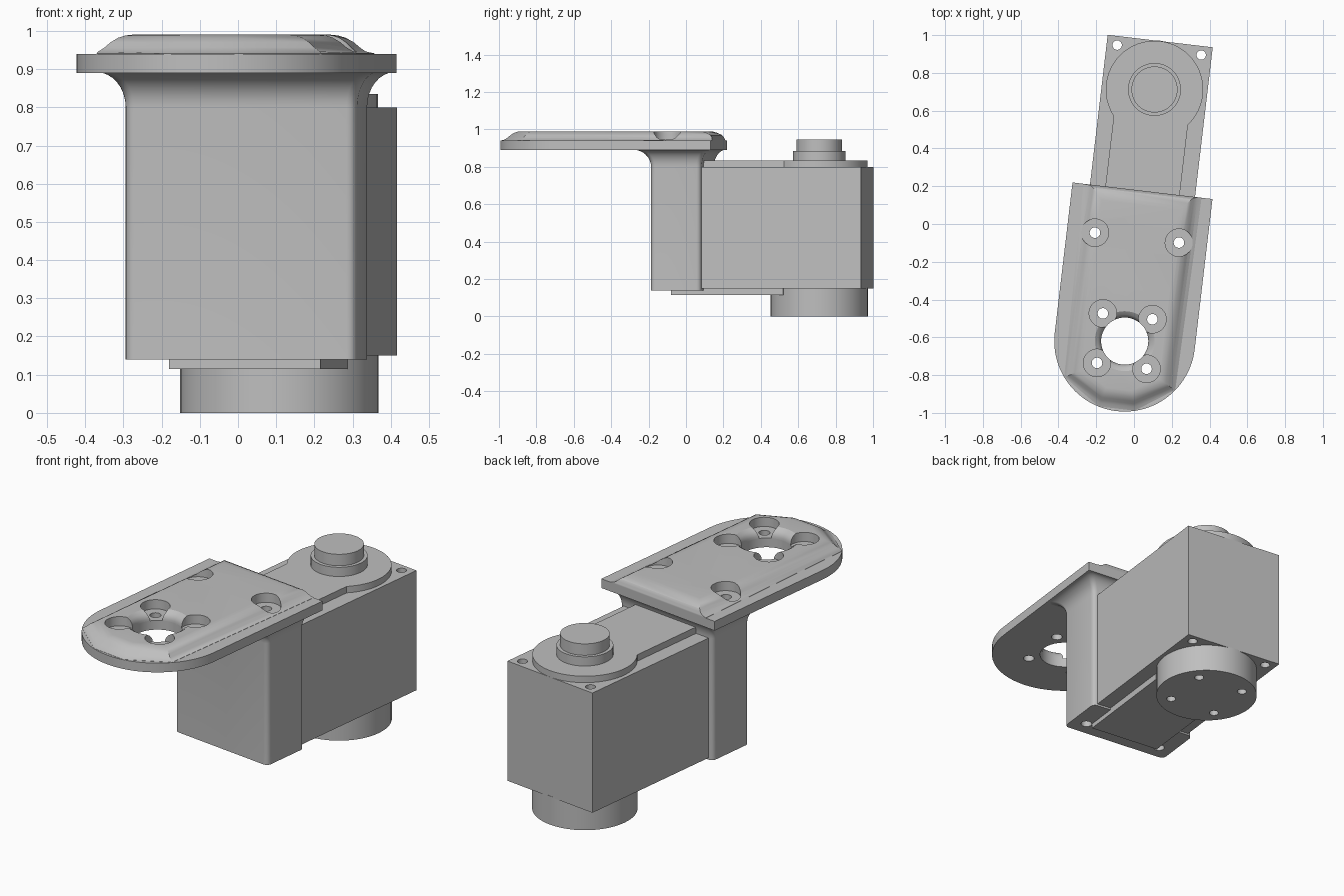
import bpy, bmesh
from math import sin, cos, pi, radians
from mathutils import Matrix

if "Cube" in bpy.data.objects:
    bpy.data.objects.remove(bpy.data.objects["Cube"])

grey = bpy.data.materials.new("light_grey")
grey.use_nodes = True
grey.diffuse_color = (0.52, 0.52, 0.52, 1)
grey.node_tree.nodes["Principled BSDF"].inputs["Base Color"].default_value = grey.diffuse_color

# Whole assembly is turned slightly about the vertical axis
PLACE = Matrix.Rotation(radians(-6.75), 4, 'Z') @ Matrix.Translation((0.024, 0, 0))
NOSE = -0.6215      # centre of the rounded plate end
SHAFT = 0.72        # centre of the motor shaft
HALF = 0.373        # half width of the plate


def loft(name, rings):
    """Skin a stack of (outline, z) rings and cap both ends."""
    bm = bmesh.new()
    loops = [[bm.verts.new((x, y, z)) for x, y in pts] for pts, z in rings]
    for a, b in zip(loops, loops[1:]):
        for i in range(len(a)):
            j = (i + 1) % len(a)
            bm.faces.new((a[i], a[j], b[j], b[i]))
    bm.faces.new(loops[0])
    bm.faces.new(loops[-1])
    bmesh.ops.recalc_face_normals(bm, faces=bm.faces)
    mesh = bpy.data.meshes.new(name)
    bm.to_mesh(mesh)
    bm.free()
    mesh.materials.append(grey)
    ob = bpy.data.objects.new(name, mesh)
    bpy.context.collection.objects.link(ob)
    ob.matrix_world = PLACE
    return ob


def arc(x, y, r, a0, a1, n):
    return [(x + r * cos(radians(a0 + (a1 - a0) * i / n)),
             y + r * sin(radians(a0 + (a1 - a0) * i / n))) for i in range(n + 1)]


def prism(name, pts, z0, z1):
    return loft(name, [(pts, z0), (pts, z1)])


def lathe(name, x, y, profile, n=48):
    return loft(name, [(arc(x, y, r, 0, 360, n)[:-1], z) for r, z in profile])


def rect(hx, y0, y1):
    return [(-hx, y0), (hx, y0), (hx, y1), (-hx, y1)]


def rounded_rect(hx, y0, y1, r):
    return (arc(-hx + r, y0 + r, r, 180, 270, 4) + arc(hx - r, y0 + r, r, 270, 360, 4)
            + arc(hx - r, y1 - r, r, 0, 90, 4) + arc(-hx + r, y1 - r, r, 90, 180, 4))


def cut(targets, cutter):
    cutter.hide_render = True
    bpy.context.view_layer.update()
    for ob in targets:
        mod = ob.modifiers.new("cut", 'BOOLEAN')
        mod.operation, mod.solver, mod.object = 'DIFFERENCE', 'EXACT', cutter
        bpy.context.view_layer.objects.active = ob
        bpy.ops.object.modifier_apply(modifier=mod.name)
    bpy.data.objects.remove(cutter)


# Bracket plate with one rounded end
plate = prism("bracket_plate", [(-HALF, 0.18)] + arc(0, NOSE, HALF, 180, 360, 48) + [(HALF, 0.18)],
              0.89, 0.94)


# Raised panel on the plate with curved flanks and a faceted nose
def panel_outline(h, back):
    d = h - 0.27
    side = [(h, back), (h, -0.835 - 0.56 * d), (0.085 + 0.27 * d, -0.94 - d)]
    pts = []
    for x, y in side:
        dist = (x * x + (y - NOSE) ** 2) ** 0.5
        k = min(1, (HALF - 0.001) / dist) if y < NOSE else 1
        pts.append((x * k, NOSE + (y - NOSE) * k))
    return pts + [(-x, y) for x, y in reversed(pts)]


panel = loft("raised_panel", [(panel_outline(h, b), z) for z, h, b in (
    (0.935, 0.315, 0.18), (0.941, 0.315, 0.18), (0.946, 0.292, 0.178), (0.957, 0.276, 0.175),
    (0.97, 0.262, 0.166), (0.982, 0.243, 0.142), (0.988, 0.225, 0.122), (0.99, 0.208, 0.105))])

# Upright wall that flares into the plate
wall_rings = [(rounded_rect(0.305, -0.152, 0.12, 0.025), 0.14)]
for i in range(9):
    t = i / 8 * pi / 2
    f = 1 - cos(t)
    wall_rings.append((rounded_rect(0.305 + 0.066 * f, -0.152 - 0.09 * f, 0.12 + 0.058 * f, 0.025),
                       0.80 + 0.092 * sin(t)))
wall = loft("bracket_wall", wall_rings)

# Motor housing with top and bottom covers
body = prism("motor_body", rect(0.28, 0.0, 0.978), 0.15, 0.80)
top_cover = prism("top_cover", [(-0.198, 0.05), (0.198, 0.05)]
                  + arc(0, SHAFT, 0.258, -40, 220, 48), 0.795, 0.835)
bottom_cover = prism("bottom_cover", rect(0.2, -0.054, 0.55), 0.115, 0.16)

# Shaft stub on top and output horn below
shaft = lathe("shaft_stub", 0, SHAFT, [(0.14, 0.83), (0.14, 0.885), (0.122, 0.885), (0.122, 0.947)])
horn = lathe("output_horn", 0, SHAFT, [(0.26, 0.0), (0.26, 0.155)])

# Central opening with a flared lip
cut([plate, panel], lathe("opening_cutter", 0, NOSE, [
    (0.125, 0.8), (0.125, 0.95), (0.13, 0.965), (0.14, 0.978), (0.16, 0.991), (0.16, 1.1)]))

# Counterbores and screw holes
for s in (-1, 1):
    for x, y, solid in ((0.132, NOSE + 0.132, []), (0.132, NOSE - 0.132, []), (0.224, -0.07, [wall])):
        cut([panel], lathe("counterbore_cutter", s * x, y, [(0.073, 0.9), (0.073, 1.1)], 32))
        cut([plate] + solid, lathe("screw_cutter", s * x, y, [(0.028, 0.05), (0.028, 1.1)], 20))
    cut([body], lathe("corner_hole_cutter", s * 0.224, 0.93, [(0.025, 0.05), (0.025, 0.9)], 20))
    for t in (-1, 1):
        cut([horn], lathe("horn_hole_cutter", s * 0.132, SHAFT + t * 0.132,
                          [(0.024, -0.05), (0.024, 0.06)], 20))

# Smooth the curved faces, keep hard edges
bpy.ops.object.select_all(action='DESELECT')
for ob in (plate, panel, wall, body, top_cover, bottom_cover, shaft, horn):
    ob.select_set(True)
    bpy.context.view_layer.objects.active = ob
bpy.ops.object.shade_smooth_by_angle(angle=radians(28))
